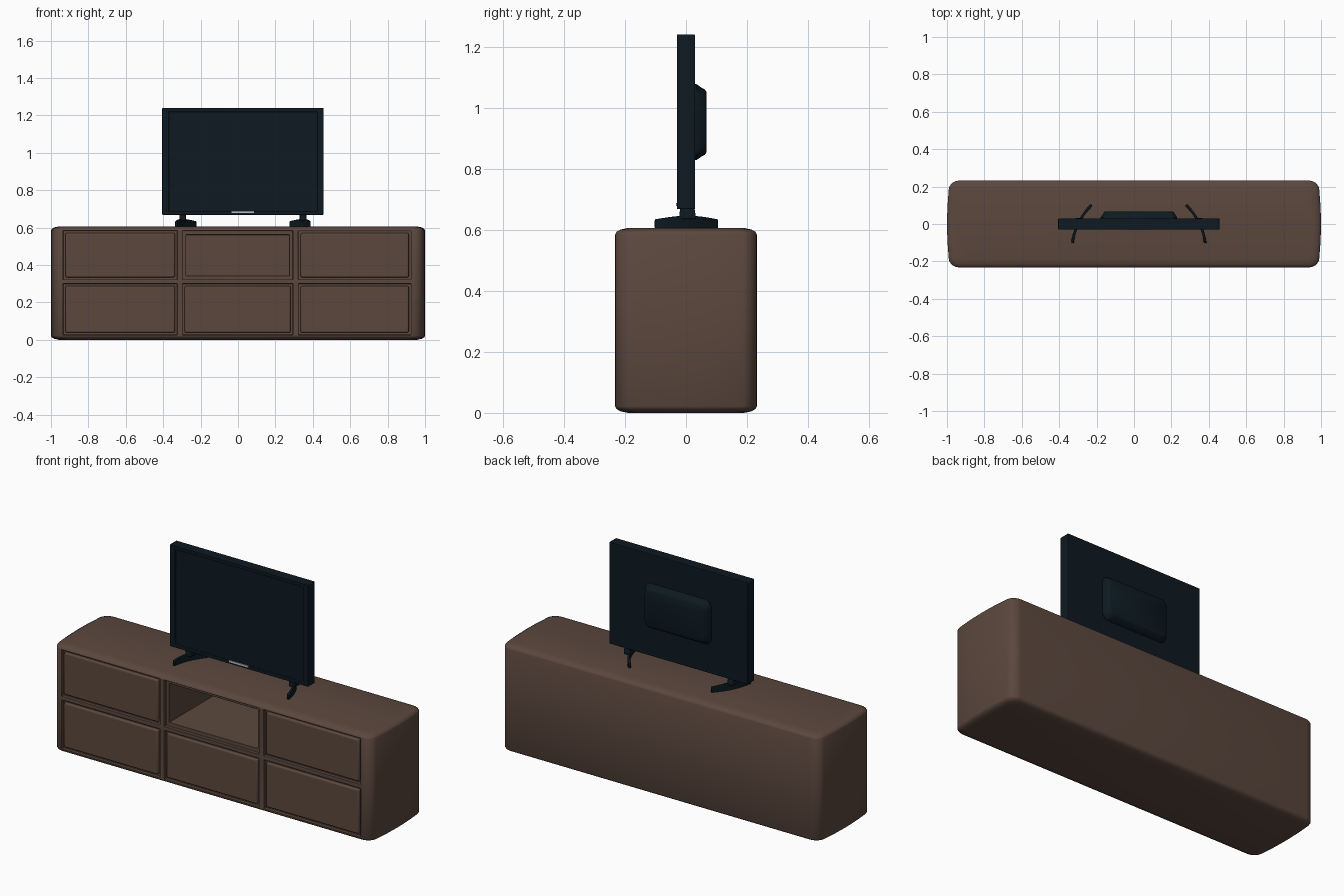
import bpy, bmesh, math
from mathutils import Matrix, Vector

if "Cube" in bpy.data.objects:
    bpy.data.objects.remove(bpy.data.objects["Cube"])


def mat(name, rgb):
    m = bpy.data.materials.new(name)
    m.diffuse_color = (*rgb, 1)
    m.use_nodes = True
    m.node_tree.nodes["Principled BSDF"].inputs["Base Color"].default_value = m.diffuse_color
    return m


BROWN = mat("brown_wood", (0.105, 0.064, 0.048))
BLACK = mat("dark_plastic", (0.004, 0.010, 0.015))
SILVER = mat("silver", (0.5, 0.52, 0.54))


def add(name, bm, material, bevel=0, segs=3):
    bmesh.ops.recalc_face_normals(bm, faces=bm.faces)
    me = bpy.data.meshes.new(name)
    bm.to_mesh(me)
    bm.free()
    ob = bpy.data.objects.new(name, me)
    bpy.context.collection.objects.link(ob)
    me.materials.append(material)
    if bevel:
        add_bevel(ob, bevel, segs)
    return ob


def add_bevel(ob, width, segs):
    m = ob.modifiers.new("bevel", 'BEVEL')
    m.width, m.segments = width, segs
    m.limit_method, m.angle_limit = 'ANGLE', math.radians(50)


def box(bm, x0, x1, y0, y1, z0, z1):
    size = Matrix.Diagonal((x1 - x0, y1 - y0, z1 - z0, 1))
    at = Matrix.Translation(((x0 + x1) / 2, (y0 + y1) / 2, (z0 + z1) / 2))
    return bmesh.ops.create_cube(bm, size=1, matrix=at @ size)["verts"]


def outline(hx, hy, rx, ry, bulge=0):
    # rounded rectangle whose two short ends bow outwards
    ex, n = hx - bulge, 6
    side = [(hy - ry) * t for t in (-0.5, 0, 0.5)]
    pts = [(ex, y) for y in side]
    for k, (sx, sy) in enumerate(((1, 1), (-1, 1), (-1, -1), (1, -1))):
        if k == 2:
            pts += [(-ex, -y) for y in side]
        for i in range(n + 1):
            a = math.pi / 2 * (k + i / n)
            pts.append((sx * (ex - rx) + rx * math.cos(a), sy * (hy - ry) + ry * math.sin(a)))
    return [(x + math.copysign(bulge * (1 - (y / hy) ** 2), x), y) for x, y in pts]


def loft(hx, hy, rx, ry, rings, bulge=0):
    # stack of outlines at each (height, inset)
    bm = bmesh.new()
    loops = [[bm.verts.new((x, y, z)) for x, y in outline(hx - i, hy - i, rx, ry, bulge)]
             for z, i in rings]
    n = len(loops[0])
    for a, b in zip(loops, loops[1:]):
        for i in range(n):
            j = (i + 1) % n
            bm.faces.new((a[i], a[j], b[j], b[i]))
    bm.faces.new(loops[0])
    bm.faces.new(loops[-1])
    return bm


# cabinet body
edge = [(0, .042), (.005, .018), (.013, .004), (.022, 0)]
cabinet = add("cabinet", loft(1, .232, .05, .045,
              edge + [(.606 - z, i) for z, i in reversed(edge)], .015), BROWN)

# shallow drawer recesses and deep open shelf
columns = [(-.935, -.325), (-.297, .293), (.323, .925)]
rows = [(.026, .300), (.322, .582)]
recess, shelf = bmesh.new(), bmesh.new()
for x0, x1 in columns:
    for z0, z1 in rows:
        box(recess, x0, x1, -.3, -.214, z0, z1)
box(shelf, -.278, .274, -.3, .2, .343, .562)
for name, bm in (("recess_cutter", recess), ("shelf_cutter", shelf)):
    cutter = add(name, bm, BROWN)
    cutter.hide_render = True
    cutter.hide_viewport = True
    cut = cabinet.modifiers.new(name, 'BOOLEAN')
    cut.operation, cut.solver, cut.object = 'DIFFERENCE', 'EXACT', cutter
add_bevel(cabinet, .006, 3)

# drawer fronts
smooth = [cabinet]
for c, (x0, x1) in enumerate(columns):
    for r, (z0, z1) in enumerate(rows):
        if (c, r) == (1, 1):
            continue
        bm = bmesh.new()
        box(bm, x0 + .012, x1 - .012, -.232, -.205, z0 + .012, z1 - .012)
        smooth.append(add(f"drawer_front_{c}_{r}", bm, BROWN, .008))

# television body with recessed screen
CX = .026
bm = bmesh.new()
box(bm, CX - .431, CX + .431, -.03, .03, .668, 1.24)
front = min(bm.faces, key=lambda f: f.calc_center_median().y)
bmesh.ops.inset_region(bm, faces=[front], thickness=.028)
for v in front.verts:
    v.co.x -= math.copysign(.014, v.co.x - CX)
pit = bmesh.ops.extrude_face_region(bm, geom=[front])
bmesh.ops.delete(bm, geom=[front], context='FACES_ONLY')
bmesh.ops.translate(bm, vec=(0, .007, 0), verts=[g for g in pit["geom"] if isinstance(g, bmesh.types.BMVert)])
smooth.append(add("television", bm, BLACK, .007))

# rear housing
bm = loft(.205, .124, .035, .035, [(.02, 0), (.035, 0), (.052, .012), (.062, .017), (.067, .025)])
bm.transform(Matrix.Translation((CX, 0, .953)) @ Matrix.Rotation(-math.pi / 2, 4, 'X'))
smooth.append(add("rear_housing", bm, BLACK))

# silver strip on the lower bezel
bm = bmesh.new()
box(bm, CX - .06, CX + .06, -.032, -.028, .678, .688)
add("bezel_strip", bm, SILVER)

# curved feet with necks
for s, name in ((-1, "left"), (1, "right")):
    bm = bmesh.new()
    p0, p1, p2 = Vector((.355, -.102)), Vector((.341, .01)), Vector((.253, .102))
    sections = []
    for i in range(17):
        t = i / 16
        p = p0 * (1 - t) ** 2 + p1 * 2 * t * (1 - t) + p2 * t * t
        d = ((p1 - p0) * (1 - t) + (p2 - p1) * t).normalized()
        nrm = Vector((d.y, -d.x)) * .007
        top = .634 + .012 * math.sin(math.pi * t)
        sections.append([bm.verts.new((CX + s * q.x, q.y, z)) for q, z in
                         ((p - nrm, .604), (p + nrm, .604), (p + nrm, top), (p - nrm, top))])
    for a, b in zip(sections, sections[1:]):
        for i in range(4):
            j = (i + 1) % 4
            bm.faces.new((a[i], a[j], b[j], b[i]))
    bm.faces.new(sections[0])
    bm.faces.new(sections[-1])
    smooth.append(add(name + "_foot", bm, BLACK, .003, 2))
    bm = bmesh.new()
    vs = box(bm, CX + s * .322 - .018, CX + s * .322 + .018, -.018, .026, .635, .68)
    for v in vs:
        if v.co.z < .65:
            v.co.y *= 1.3
    smooth.append(add(name + "_foot_neck", bm, BLACK, .004, 2))

# smooth shading
for ob in smooth:
    bpy.ops.object.select_all(action='DESELECT')
    ob.select_set(True)
    bpy.context.view_layer.objects.active = ob
    bpy.ops.object.shade_smooth_by_angle(angle=math.radians(40))
